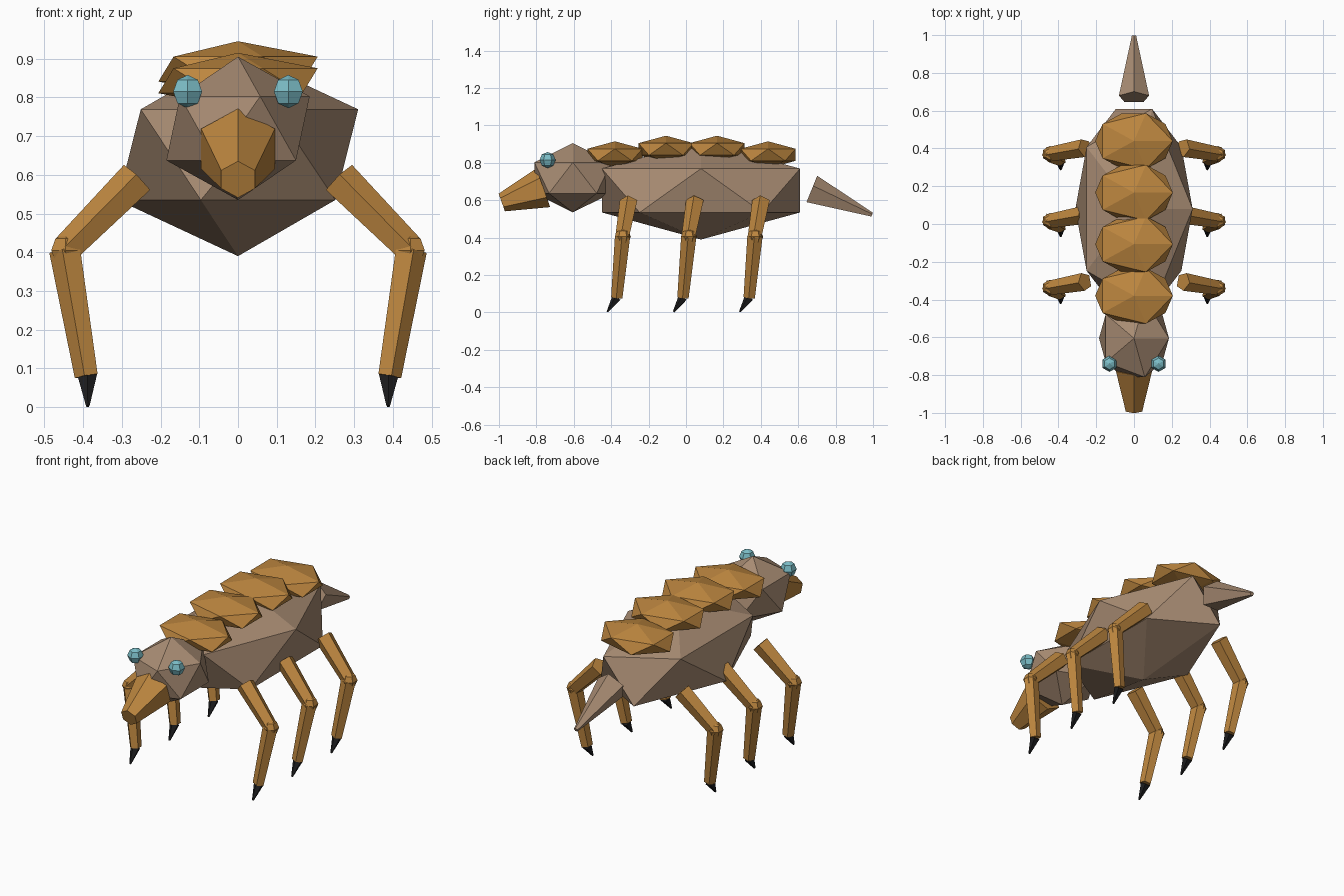
import bpy
import bmesh
from mathutils import Vector, Matrix

default = bpy.data.objects.get("Cube")
if default:
    bpy.data.objects.remove(default)


def material(name, rgb):
    mat = bpy.data.materials.new(name)
    mat.use_nodes = True
    color = (*rgb, 1)
    mat.diffuse_color = color
    mat.node_tree.nodes["Principled BSDF"].inputs["Base Color"].default_value = color
    return mat


TAN = material("tan_hide", (0.39, 0.26, 0.17))
AMBER = material("amber_shell", (0.51, 0.24, 0.05))
TEAL = material("teal_eye", (0.20, 0.51, 0.57))
BLACK = material("black_claw", (0.012, 0.012, 0.013))


def finish(bm, name, mat):
    mesh = bpy.data.meshes.new(name)
    bm.to_mesh(mesh)
    bm.free()
    mesh.materials.append(mat)
    obj = bpy.data.objects.new(name, mesh)
    bpy.context.collection.objects.link(obj)


def faceted_lump(name, mat, center, size):
    """Stretched icosahedron."""
    bm = bmesh.new()
    bmesh.ops.create_icosphere(bm, subdivisions=1, radius=1)
    bm.transform(Matrix.Translation(center) @ Matrix.Diagonal((*size, 1)))
    finish(bm, name, mat)


def ball(name, mat, center, radius):
    bm = bmesh.new()
    bmesh.ops.create_uvsphere(bm, u_segments=6, v_segments=4, radius=radius)
    bm.transform(Matrix.Translation(center))
    finish(bm, name, mat)


def taper(name, mat, start, end, r_start, r_end, sides=5):
    """Tapered prism between two points, one corner facing up."""
    start, end = Vector(start), Vector(end)
    axis = end - start
    bm = bmesh.new()
    bmesh.ops.create_cone(bm, cap_ends=True, segments=sides,
                          radius1=r_start, radius2=r_end, depth=axis.length)
    turn = axis.to_track_quat('Z', 'Y').to_matrix().to_4x4()
    bm.transform(Matrix.Translation((start + end) / 2) @ turn)
    finish(bm, name, mat)


# Body, head, snout and tail
faceted_lump("body", TAN, (0, 0.08, 0.652), (0.347, 0.623, 0.262))
faceted_lump("head", TAN, (0, -0.605, 0.72), (0.207, 0.242, 0.185))
taper("snout", AMBER, (0, -0.763, 0.667), (0, -0.985, 0.588), 0.11, 0.05, sides=6)
taper("tail", TAN, (0, 0.67, 0.653), (0, 0.995, 0.522), 0.084, 0.012)

# Overlapping back plates, the middle pair set higher
for i, z in enumerate((0.843, 0.873, 0.873, 0.843)):
    faceted_lump(f"back_plate_{i + 1}", AMBER, (0, -0.38 + 0.273 * i, z),
                 (0.23, 0.173, 0.072))

# Eyes and three pairs of legs
for side, s in (("left", 1), ("right", -1)):
    ball(f"{side}_eye", TEAL, (s * 0.13, -0.74, 0.815), 0.043)
    for i, row in enumerate(("front", "middle", "rear")):
        y = -0.305 + 0.354 * i
        name = f"{side}_{row}"
        hip = (s * 0.26, y, 0.59)
        knee = (s * 0.445, y - 0.033, 0.405)
        foot = (s * 0.39, y - 0.064, 0.08)
        tip = (s * 0.388, y - 0.115, 0.003)
        taper(f"{name}_upper_leg", AMBER, hip, knee, 0.05, 0.04)
        ball(f"{name}_knee", AMBER, knee, 0.043)
        taper(f"{name}_lower_leg", AMBER, knee, foot, 0.043, 0.032)
        taper(f"{name}_claw", BLACK, foot, tip, 0.027, 0.005)
